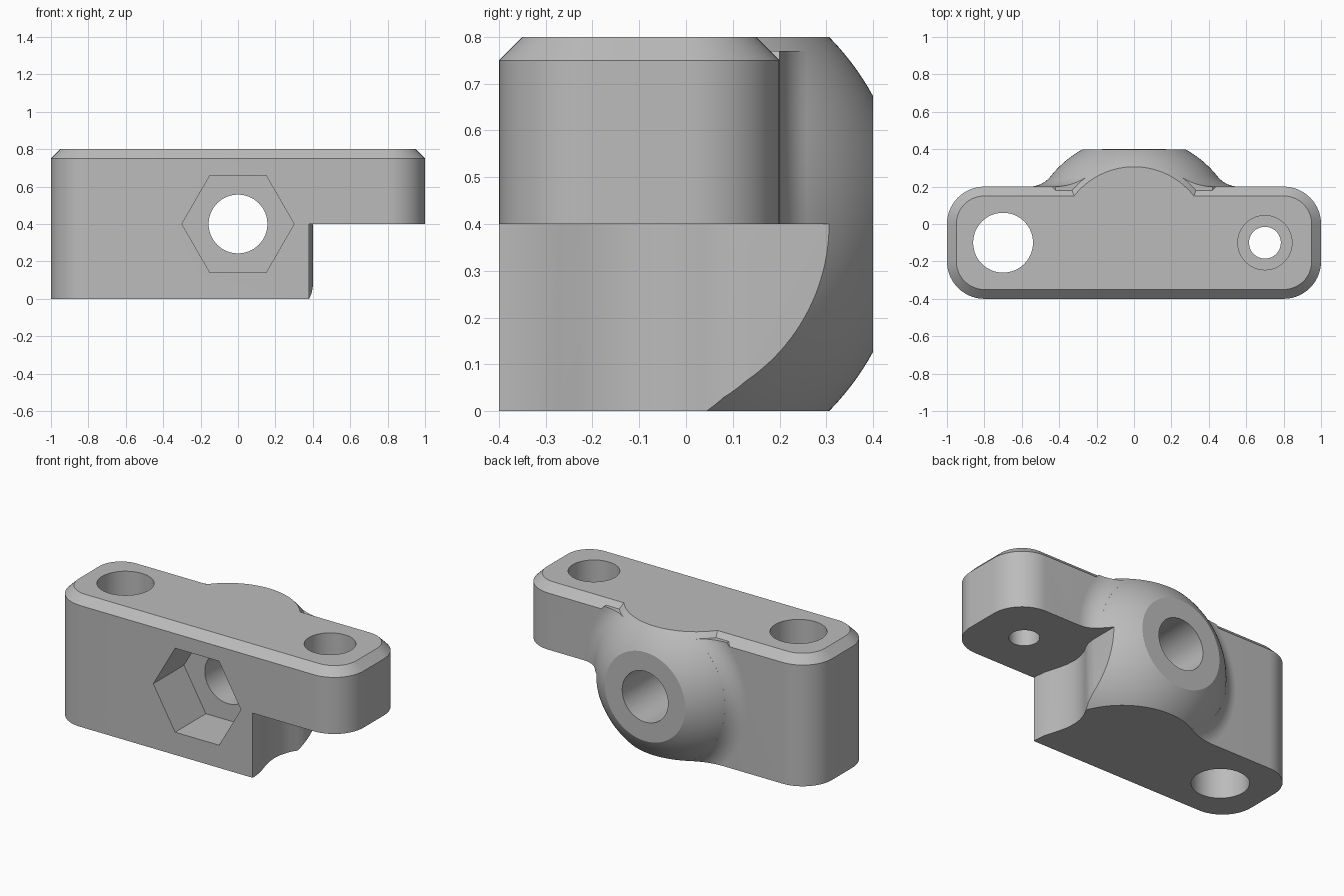
import bpy, bmesh
from math import pi, sin, cos, atan2, sqrt, radians
from mathutils import Vector, Matrix

if "Cube" in bpy.data.objects:
    bpy.data.objects.remove(bpy.data.objects["Cube"], do_unlink=True)

MID = 0.4                      # height of the cross bore axis
BALL_Y, BALL_R = -0.1, 0.57    # rounded boss
BACK, FILLET = 0.2, 0.146      # back face and boss fillet

steel = bpy.data.materials.new("plain grey")
steel.use_nodes = True
grey = (0.5, 0.5, 0.5, 1)
steel.diffuse_color = grey
steel.node_tree.nodes["Principled BSDF"].inputs["Base Color"].default_value = grey


def finish(name, bm):
    bmesh.ops.recalc_face_normals(bm, faces=bm.faces)
    mesh = bpy.data.meshes.new(name)
    bm.to_mesh(mesh)
    bm.free()
    mesh.materials.append(steel)
    ob = bpy.data.objects.new(name, mesh)
    bpy.context.collection.objects.link(ob)
    return ob


def loft(name, loops):
    """Stack matching loops of points and cap both ends."""
    bm = bmesh.new()
    rings = [[bm.verts.new(p) for p in loop] for loop in loops]
    n = len(rings[0])
    for a, b in zip(rings, rings[1:]):
        for i in range(n):
            bm.faces.new((a[i], a[(i + 1) % n], b[(i + 1) % n], b[i]))
    bm.faces.new(rings[0])
    bm.faces.new(rings[-1])
    return finish(name, bm)


def box(name, lo, hi):
    bm = bmesh.new()
    bmesh.ops.create_cube(bm, size=1)
    for v in bm.verts:
        v.co = [l + (c + 0.5) * (h - l) for c, l, h in zip(v.co, lo, hi)]
    return finish(name, bm)


def rod(name, radius, start, end, sides=64):
    """Straight bar between two points."""
    start, end = Vector(start), Vector(end)
    axis = end - start
    turn = axis.to_track_quat('Z', 'Y').to_matrix().to_4x4()
    bm = bmesh.new()
    bmesh.ops.create_cone(bm, cap_ends=True, segments=sides, radius1=radius,
                          radius2=radius, depth=axis.length,
                          matrix=Matrix.Translation((start + end) / 2) @ turn)
    return finish(name, bm)


def lathe(name, profile, closed):
    """Turn (radius, y) points around the cross bore axis."""
    bm = bmesh.new()
    verts = [bm.verts.new((r, y, MID)) for r, y in profile]
    pairs = list(zip(verts, verts[1:])) + ([(verts[-1], verts[0])] if closed else [])
    edges = [bm.edges.new(p) for p in pairs]
    bmesh.ops.spin(bm, geom=verts + edges, cent=(0, 0, MID), axis=(0, 1, 0),
                   angle=2 * pi, steps=120)
    bmesh.ops.remove_doubles(bm, verts=bm.verts, dist=1e-5)
    return finish(name, bm)


def combine(target, tool, operation):
    mod = target.modifiers.new("combine", 'BOOLEAN')
    mod.operation, mod.solver, mod.object = operation, 'EXACT', tool
    bpy.context.view_layer.objects.active = target
    bpy.ops.object.modifier_apply(modifier=mod.name)
    bpy.data.objects.remove(tool, do_unlink=True)


def rounded_outline(inset, z, steps=14):
    """Rounded rectangle of the plan, shrunk by inset."""
    pts, radius = [], 0.2 - inset
    for k, (sx, sy) in enumerate(((1, 1), (-1, 1), (-1, -1), (1, -1))):
        for i in range(steps + 1):
            a = (k + i / steps) * pi / 2
            pts.append((sx * 0.8 + radius * cos(a),
                        -0.1 + sy * 0.1 + radius * sin(a), z))
    return pts


# Main slab with rounded corners and a chamfered top edge
body = loft("clamp_body", [rounded_outline(0, 0), rounded_outline(0, 0.75),
                           rounded_outline(0.05, 0.8)])

# Concave blend between the back face and the boss
fy = BACK + FILLET
fr = sqrt((BALL_R + FILLET) ** 2 - (fy - BALL_Y) ** 2)
a0, a1 = atan2(BALL_Y - fy, -fr), -pi / 2
arc = [a0 + (a1 - a0) * i / 12 for i in range(13)]
blend = lathe("blend", [(fr + FILLET * cos(a), fy + FILLET * sin(a)) for a in arc]
              + [(fr, 0.12), (0.38, 0.12), (0.38, 0.25)], True)
combine(blend, box("blend_limits", (-1, -1, 0), (1, 1, 0.77)), 'INTERSECT')
combine(body, blend, 'UNION')

# Clear the space under the arm behind the front wall
combine(body, box("under_arm", (0, -0.1, -0.2), (1.3, 1, MID)), 'DIFFERENCE')

# Ball shaped boss with a flat end
end = atan2(0.4 - BALL_Y, 0.275)
sweep = [end * i / 28 for i in range(29)]
boss = lathe("boss", [(0, -0.3), (BALL_R, -0.3)]
             + [(BALL_R * cos(a), BALL_Y + BALL_R * sin(a)) for a in sweep]
             + [(0, 0.4)], False)
combine(boss, box("boss_limits", (-1, -1, 0), (1, 1, 0.8)), 'INTERSECT')
combine(body, boss, 'UNION')

# Relief under the arm, with a shallow hollow in its wall
wall = [(0.38, -0.6), (0.38, -0.38), (0.374, -0.32), (0.36, -0.27), (0.345, -0.22),
        (0.334, -0.17), (0.33, -0.11), (0.336, -0.06), (0.355, 0), (0.378, 0.04),
        (0.393, 0.08), (0.4, 0.13), (0.4, 0.6), (1.3, 0.6), (1.3, -0.6)]
combine(body, loft("relief", [[(x, y, z) for x, y in wall] for z in (-0.2, MID)]),
        'DIFFERENCE')

# Bolt holes, counterbore, cross bore and hexagonal nut pocket
for args in (
    ("large_hole", 0.16, (-0.7, -0.1, -0.2), (-0.7, -0.1, 1)),
    ("small_hole", 0.085, (0.7, -0.1, 0.2), (0.7, -0.1, 1)),
    ("counterbore", 0.145, (0.7, -0.1, 0.6), (0.7, -0.1, 1)),
    ("cross_bore", 0.157, (0, -0.6, MID), (0, 0.6, MID)),
):
    combine(body, rod(*args), 'DIFFERENCE')
hexagon = [(0.3 * cos(k * pi / 3), MID + 0.3 * sin(k * pi / 3)) for k in range(6)]
combine(body, loft("nut_pocket", [[(x, y, z) for x, z in hexagon] for y in (-0.6, -0.1)]),
        'DIFFERENCE')

# Smooth curved faces and keep machined edges crisp
bpy.ops.object.select_all(action='DESELECT')
body.select_set(True)
bpy.context.view_layer.objects.active = body
bpy.ops.object.shade_smooth_by_angle(angle=radians(25))
